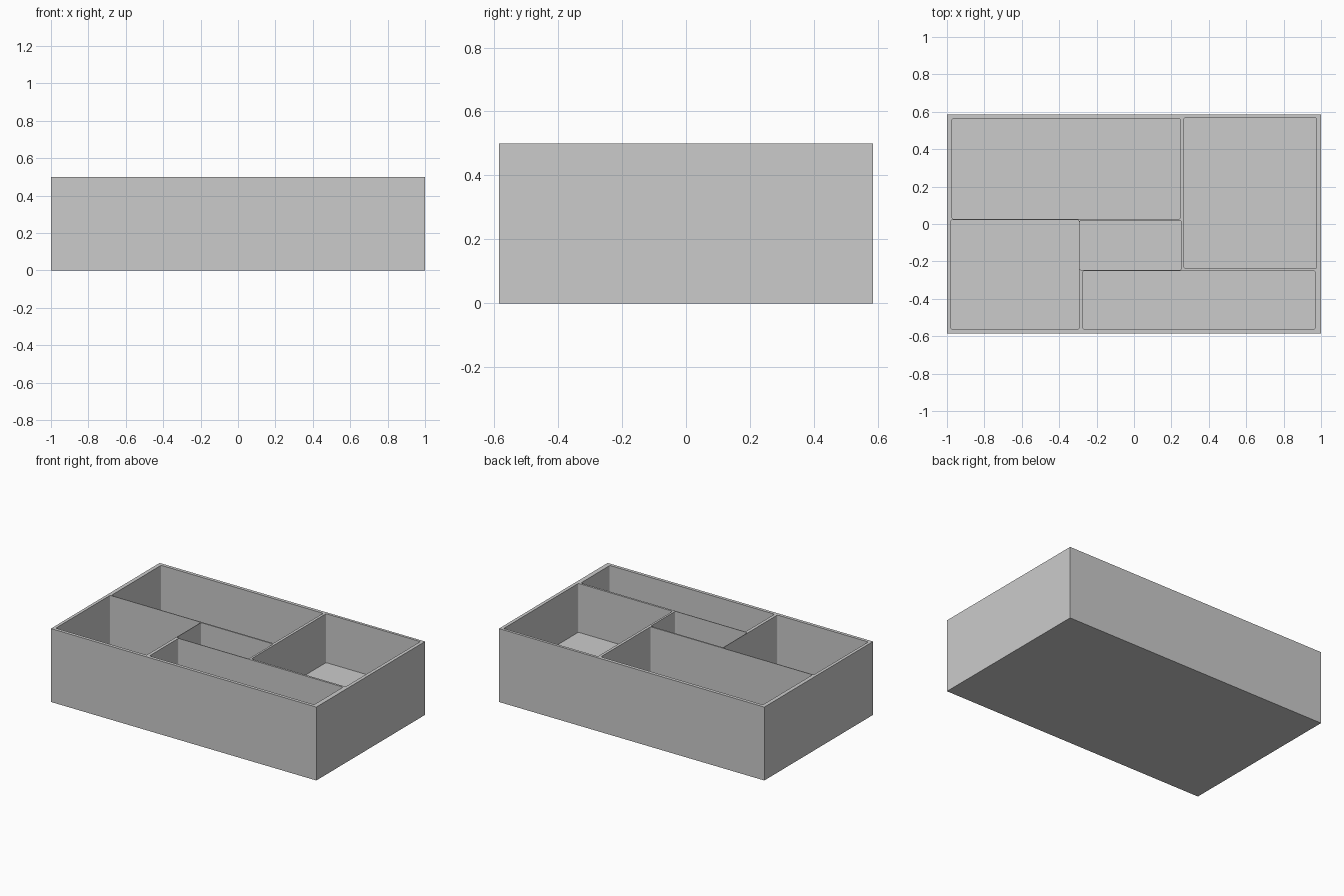
import bpy, bmesh

if "Cube" in bpy.data.objects:
    bpy.data.objects.remove(bpy.data.objects["Cube"])

HEIGHT = 0.5
FLOOR = 0.167


def box(name, x0, x1, y0, y1, z0, z1, corner=0.0):
    """Box from its bounds, with optionally rounded upright edges."""
    bm = bmesh.new()
    bmesh.ops.create_cube(bm, size=1)
    for v in bm.verts:
        v.co.x = x1 if v.co.x > 0 else x0
        v.co.y = y1 if v.co.y > 0 else y0
        v.co.z = z1 if v.co.z > 0 else z0
    if corner:
        upright = [e for e in bm.edges
                   if abs(e.verts[0].co.z - e.verts[1].co.z) > 0.01]
        bmesh.ops.bevel(bm, geom=upright, offset=corner, segments=3,
                        profile=0.5, affect='EDGES')
    mesh = bpy.data.meshes.new(name)
    bm.to_mesh(mesh)
    bm.free()
    obj = bpy.data.objects.new(name, mesh)
    bpy.context.collection.objects.link(obj)
    return obj


# Solid tray block
tray = box("divided_tray", -1, 1, -0.585, 0.585, 0, HEIGHT)

# Compartments: x0, x1, y0, y1
compartments = {
    "back_left": (-0.973, 0.248, 0.027, 0.562),
    "back_right": (0.267, 0.977, -0.237, 0.567),
    "front_left": (-0.979, -0.2945, -0.563, 0.022),
    "centre": (-0.2905, 0.253, -0.246, 0.017),
    "front_right": (-0.273, 0.968, -0.563, -0.251),
}
for name, bounds in compartments.items():
    cutter = box(name + "_cutter", *bounds, FLOOR, HEIGHT + 0.1, corner=0.008)
    cutter.hide_render = True
    cutter.display_type = 'WIRE'
    cut = tray.modifiers.new(name + "_pocket", 'BOOLEAN')
    cut.operation = 'DIFFERENCE'
    cut.solver = 'EXACT'
    cut.object = cutter
